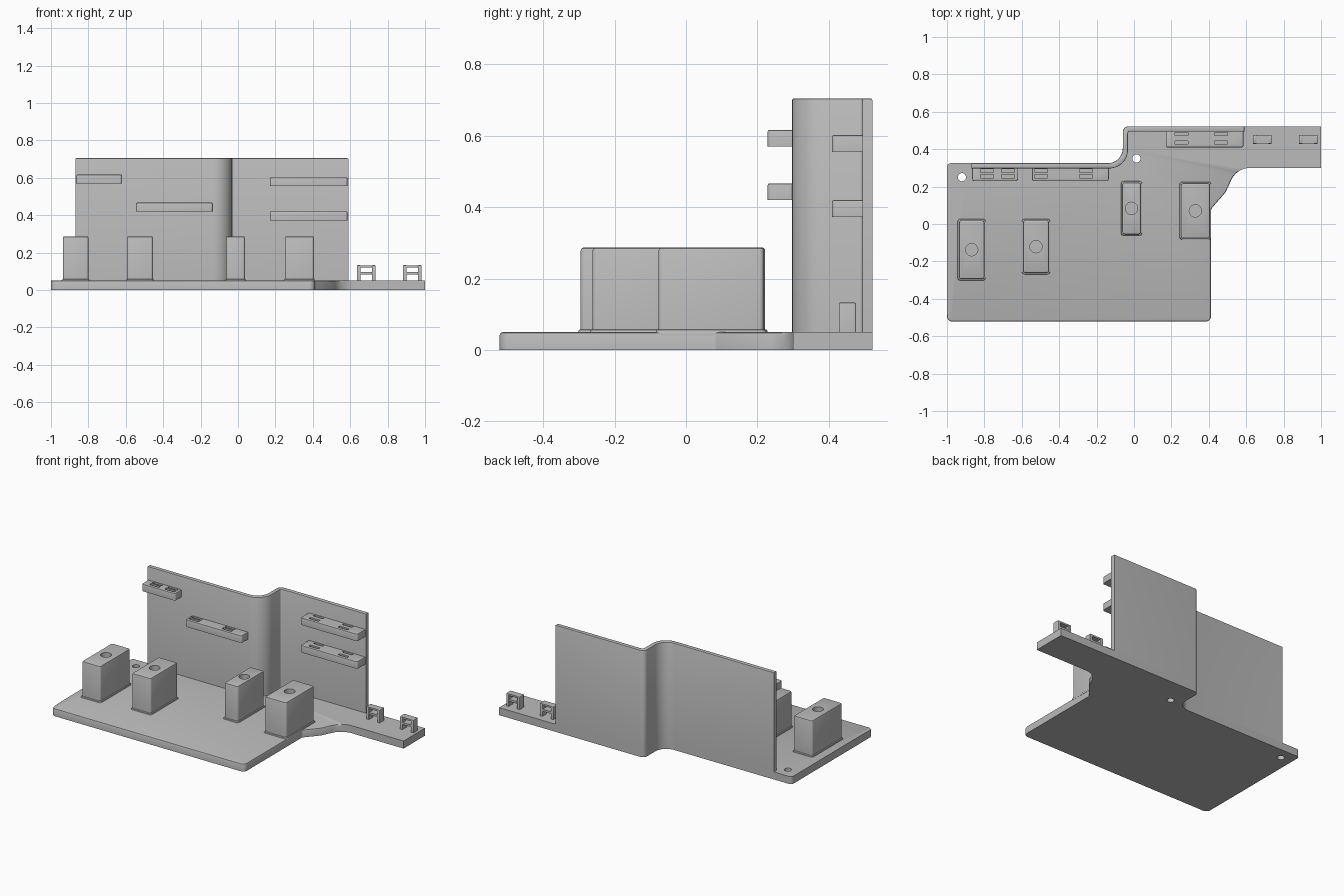
import bpy, bmesh, math
from mathutils import Vector

if "Cube" in bpy.data.objects:
    bpy.data.objects.remove(bpy.data.objects["Cube"], do_unlink=True)

grey = bpy.data.materials.new("plain grey")
grey.use_nodes = True
COLOUR = (0.5, 0.5, 0.5, 1)
grey.diffuse_color = COLOUR
grey.node_tree.nodes["Principled BSDF"].inputs["Base Color"].default_value = COLOUR


def rounded(corners, steps=8):
    """Outline from (x, y, radius) corners, each replaced by an arc."""
    out = []
    for i, (x, y, r) in enumerate(corners):
        p = Vector((x, y))
        if r == 0:
            out.append(p)
            continue
        a = (Vector(corners[i - 1][:2]) - p).normalized()
        b = (Vector(corners[(i + 1) % len(corners)][:2]) - p).normalized()
        half = a.angle(b) / 2
        centre = p + (a + b).normalized() * (r / math.sin(half))
        start = p + a * (r / math.tan(half)) - centre
        end = p + b * (r / math.tan(half)) - centre
        turn = start.angle_signed(end)
        for k in range(steps + 1):
            t = -turn * k / steps
            c, s = math.cos(t), math.sin(t)
            out.append(centre + Vector((start.x * c - start.y * s, start.x * s + start.y * c)))
    return out


def prism(name, outline, z0, z1, bevel=0.0, rule=None):
    """Extrude an outline upward; soften the top edges chosen by the rule."""
    bm = bmesh.new()
    base = bm.faces.new([bm.verts.new((x, y, z0)) for x, y in outline])
    ext = bmesh.ops.extrude_face_region(bm, geom=[base])["geom"]
    bmesh.ops.translate(bm, vec=(0, 0, z1 - z0),
                        verts=[g for g in ext if isinstance(g, bmesh.types.BMVert)])
    bmesh.ops.recalc_face_normals(bm, faces=bm.faces)
    if bevel:
        edges = [e for e in bm.edges if all(v.co.z > z1 - 1e-5 for v in e.verts)
                 and (rule is None or all(rule(v.co) for v in e.verts))]
        bmesh.ops.bevel(bm, geom=edges, offset=bevel, segments=2, profile=0.5, affect='EDGES')
    return finish(name, bm)


def finish(name, bm):
    mesh = bpy.data.meshes.new(name)
    bm.to_mesh(mesh)
    bm.free()
    mesh.materials.append(grey)
    ob = bpy.data.objects.new(name, mesh)
    bpy.context.collection.objects.link(ob)
    return ob


def rect(x0, x1, y0, y1, r=0.0):
    return rounded([(x0, y0, r), (x1, y0, r), (x1, y1, r), (x0, y1, r)], 4)


def circle(x, y, r, n=24):
    return [(x + r * math.cos(math.tau * k / n), y + r * math.sin(math.tau * k / n))
            for k in range(n)]


def cut(ob, outline, z0, z1):
    """Subtract a prism from an object."""
    tool = prism("cutter", outline, z0, z1)
    mod = ob.modifiers.new("cut", 'BOOLEAN')
    mod.object, mod.operation, mod.solver = tool, 'DIFFERENCE', 'EXACT'
    bpy.context.view_layer.objects.active = ob
    bpy.ops.object.modifier_apply(modifier=mod.name)
    bpy.data.objects.remove(tool, do_unlink=True)


def smooth(ob):
    bpy.ops.object.select_all(action='DESELECT')
    ob.select_set(True)
    bpy.context.view_layer.objects.active = ob
    bpy.ops.object.shade_smooth_by_angle(angle=math.radians(35))


FLOOR = 0.05
BACK_L, BACK_R = 0.325, 0.522     # rear faces of the two wall halves
THICK = 0.028
parts = []

# Base plate with stepped back, side arm and two screw holes
plate = prism("base_plate", rounded([
    (-1, -0.522, 0.03), (0.412, -0.522, 0.03), (0.412, 0.08, 0.02), (0.49, 0.17, 0),
    (0.55, 0.3, 0.11), (1, 0.3, 0), (1, BACK_R, 0), (-0.06, BACK_R, 0.03),
    (-0.06, BACK_L, 0.08), (-1, BACK_L, 0.02)]), 0, FLOOR, 0.008, lambda c: c.y < 0.29)
for x, y in [(-0.92, 0.25), (0.013, 0.35)]:
    cut(plate, circle(x, y, 0.022), -0.1, 0.2)
parts.append(plate)

# Upright wall with an S-bend
parts.append(prism("back_wall", rounded([
    (-0.87, BACK_L - THICK, 0), (-0.06 + THICK, BACK_L - THICK, 0.1),
    (-0.06 + THICK, BACK_R - THICK, 0.01), (0.59, BACK_R - THICK, 0),
    (0.59, BACK_R, 0), (-0.06, BACK_R, 0.03), (-0.06, BACK_L, 0.08),
    (-0.87, BACK_L, 0)]), FLOOR, 0.705, 0.005))

# Mounting blocks with a bore in the top and a flared foot
blocks = [(-0.936, -0.8, -0.295, 0.02), (-0.593, -0.455, -0.262, 0.02),
          (-0.063, 0.037, -0.055, 0.222), (0.25, 0.406, -0.077, 0.218)]
for i, (x0, x1, y0, y1) in enumerate(blocks, 1):
    block = prism(f"mounting_block_{i}", rect(x0, x1, y0, y1, 0.012), FLOOR, 0.287, 0.008)
    cut(block, circle((x0 + x1) / 2, (y0 + y1) / 2, 0.033), 0.1, 0.4)
    foot = prism(f"block_foot_{i}", rect(x0 - 0.007, x1 + 0.007, y0 - 0.007, y1 + 0.007, 0.015),
                 FLOOR - 0.01, FLOOR + 0.008, 0.007)
    parts += [block, foot]

# Cable tie ledges on the wall, each with two pairs of slots
ledges = [(-0.865, -0.62, 0.57, BACK_L, (-0.786, -0.674)),
          (-0.545, -0.135, 0.42, BACK_L, (-0.497, -0.257)),
          (0.17, 0.585, 0.555, BACK_R, (0.253, 0.466)),
          (0.17, 0.585, 0.373, BACK_R, (0.253, 0.466))]
for i, (x0, x1, z, back, slots) in enumerate(ledges, 1):
    front = back - THICK - (0.068 if back == BACK_L else 0.085)
    ledge = prism(f"tie_ledge_{i}", rounded([
        (x0, front, 0.012), (x1, front, 0.012),
        (x1, back - 0.02, 0), (x0, back - 0.02, 0)], 4), z, z + 0.047, 0.005)
    for x in slots:
        for y in (front + 0.018, back - THICK - 0.022):
            cut(ledge, rect(x - 0.035, x + 0.035, y, y + 0.018), z - 0.1, z + 0.1)
    parts.append(ledge)

# Small tie loops on the side arm: two posts joined by two bars
for i, x in enumerate((0.686, 0.932), 1):
    for side, px in (("right", x - 0.04), ("left", x + 0.04)):
        parts.append(prism(f"loop_{i}_{side}_post",
                           rect(px - 0.01, px + 0.01, 0.428, 0.476, 0.004), FLOOR, 0.133, 0.004))
    for level, z0, z1 in (("lower", 0.083, 0.098), ("upper", 0.121, 0.133)):
        parts.append(prism(f"loop_{i}_{level}_bar",
                           rect(x - 0.035, x + 0.035, 0.43, 0.474), z0, z1 - 0.001))

for part in parts:
    smooth(part)
